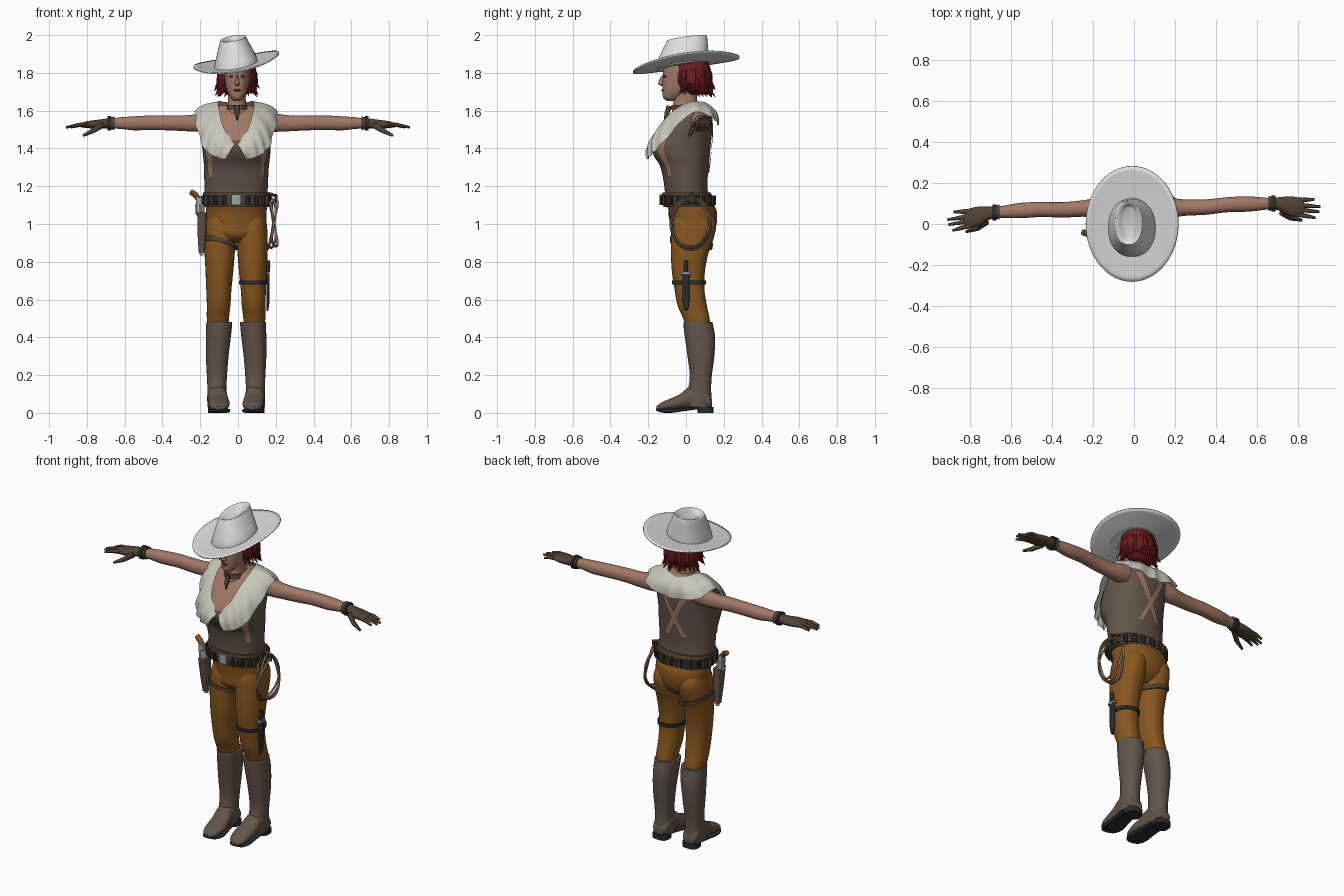
import bpy, bmesh, math, random
from mathutils import Vector

random.seed(4)


def material(name, r, g, b):
    m = bpy.data.materials.new(name)
    m.diffuse_color = (r, g, b, 1)
    return m


WHITE = material("hat white", .72, .72, .72)
CREAM = material("collar cream", .58, .57, .50)
SKIN = material("skin", .36, .19, .135)
VEST = material("vest and boot brown", .125, .092, .068)
TAN = material("trouser tan", .25, .095, .014)
RED = material("hair red", .15, .012, .015)
GLOVE = material("glove leather", .085, .055, .035)
DARK = material("dark steel and soles", .022, .025, .028)
METAL = material("gun metal", .36, .37, .38)
ROPE = material("rope", .25, .16, .10)


def spline(rows, steps):
    """Smooth interpolation through rows of numbers."""
    out = []
    for i in range(len(rows) - 1):
        a, b, c, d = (rows[max(0, i - 1)], rows[i], rows[i + 1], rows[min(len(rows) - 1, i + 2)])
        for k in range(steps):
            t = k / steps
            out.append([.5 * (2 * q + (r - p) * t + (2 * p - 5 * q + 4 * r - s) * t * t
                              + (3 * q - p - 3 * r + s) * t ** 3) for p, q, r, s in zip(a, b, c, d)])
    return out + [list(rows[-1])]


def mesh_object(name, mats, verts, faces):
    me = bpy.data.meshes.new(name)
    me.from_pydata(verts, [], faces)
    bm = bmesh.new()
    bm.from_mesh(me)
    bmesh.ops.recalc_face_normals(bm, faces=bm.faces)
    bm.to_mesh(me)
    bm.free()
    for m in mats:
        me.materials.append(m)
    ob = bpy.data.objects.new(name, me)
    bpy.context.collection.objects.link(ob)
    bpy.ops.object.select_all(action='DESELECT')
    ob.select_set(True)
    bpy.context.view_layer.objects.active = ob
    bpy.ops.object.shade_smooth_by_angle(angle=math.radians(45))
    return ob


def loft(name, mat, rows, axis='z', n=32, steps=4, p=2.2, f=None):
    """Stack of rounded rings; each row is (position, a min, a max, b min, b max)."""
    rings = spline(rows, steps)
    verts, faces = [], []
    for t, a0, a1, b0, b1 in rings:
        for k in range(n):
            c, s = math.cos(2 * math.pi * k / n), math.sin(2 * math.pi * k / n)
            a = (a0 + a1) / 2 + (a1 - a0) / 2 * math.copysign(abs(c) ** (2 / p), c)
            b = (b0 + b1) / 2 + (b1 - b0) / 2 * math.copysign(abs(s) ** (2 / p), s)
            v = {'z': (a, b, t), 'x': (t, a, b), 'y': (a, t, b)}[axis]
            verts.append(f(*v) if f else v)
    for i in range(len(rings) - 1):
        for k in range(n):
            j = (k + 1) % n
            faces.append((i * n + k, i * n + j, i * n + n + j, i * n + n + k))
    faces += [tuple(range(n)), tuple(range(len(verts) - n, len(verts)))]
    return mesh_object(name, [mat], verts, faces)


def box(name, mat, x0, x1, y0, y1, z0, z1, p=8, f=None):
    return loft(name, mat, [(z0, x0, x1, y0, y1), (z1, x0, x1, y0, y1)], n=24, steps=1, p=p, f=f)


def tube(name, mat, pts, radii, cyclic=False, sides=2):
    cu = bpy.data.curves.new(name, 'CURVE')
    cu.dimensions, cu.bevel_depth, cu.bevel_resolution, cu.use_fill_caps = '3D', 1, sides, True
    sp = cu.splines.new('POLY')
    sp.points.add(len(pts) - 1)
    sp.use_cyclic_u = cyclic
    for q, co, r in zip(sp.points, pts, radii):
        q.co, q.radius = (*co, 1), r
    tmp = bpy.data.objects.new("tmp", cu)
    bpy.context.collection.objects.link(tmp)
    bpy.context.view_layer.update()
    me = bpy.data.meshes.new_from_object(tmp.evaluated_get(bpy.context.evaluated_depsgraph_get()))
    data = [v.co[:] for v in me.vertices], [tuple(q.vertices) for q in me.polygons]
    bpy.data.objects.remove(tmp)
    return mesh_object(name, [mat], *data)


# Torso: bare skin at the neckline
TORSO = [(1.13, -.175, .155, -.11, .125), (1.2, -.178, .158, -.115, .113), (1.3, -.18, .163, -.135, .12),
         (1.36, -.185, .17, -.17, .126), (1.41, -.19, .172, -.187, .13), (1.46, -.19, .174, -.17, .135),
         (1.52, -.192, .176, -.13, .138), (1.57, -.185, .17, -.09, .138), (1.6, -.155, .14, -.06, .128),
         (1.63, -.09, .075, -.045, .10)]
torso = loft("vest", VEST, TORSO, n=64, steps=6)
torso.data.materials.append(SKIN)
for face in torso.data.polygons:
    c = face.center
    if (c.y < 0 and c.z > 1.44 and abs(c.x + .01) < .1) or c.z > 1.605:
        face.material_index = 1


def strip(name, x0, z0, x1, z1, side, w0, w1):
    """Cloth strip lying on the front (-1) or back (1) of the torso."""
    verts, n = [], 12
    for i in range(n + 1):
        t = i / n
        z, w = z0 + (z1 - z0) * t, w0 + (w1 - w0) * t
        r = next((a, b) for a, b in zip(TORSO, TORSO[1:]) if a[0] <= z <= b[0])
        u = (z - r[0][0]) / (r[1][0] - r[0][0])
        _, xa, xb, ya, yb = [p + (q - p) * u for p, q in zip(*r)]
        for s in (-1, 1):
            x = x0 + (x1 - x0) * t + s * w
            d = min(1, abs(x - (xa + xb) / 2) / ((xb - xa) / 2))
            y = (ya + yb) / 2 + side * ((yb - ya) / 2 * (1 - d ** 2.2) ** (1 / 2.2) + .007)
            verts.append((x, y, z))
    mesh_object(name, [SKIN], verts, [(2 * i, 2 * i + 1, 2 * i + 3, 2 * i + 2) for i in range(n)])


for s in (-1, 1):
    strip("back_strap", -.01 + s * .085, 1.56, -.01 - s * .06, 1.27, 1, .02, .017)
    strip("front_strap", -.01 + s * .148, 1.5, -.01 + s * .138, 1.25, -1, .02, .01)

# Ruffled collar: inner edge to outer edge, front centre round to back centre
inner = spline([(.0, -.172, 1.425), (.06, -.15, 1.5), (.085, -.075, 1.59), (.09, .02, 1.645),
                (.06, .09, 1.645), (0, .11, 1.635)], 8)
outer = spline([(.05, -.2, 1.34), (.12, -.185, 1.36), (.178, -.13, 1.42), (.215, .03, 1.585),
                (.165, .15, 1.55), (0, .165, 1.52)], 8)
for s in (-1, 1):
    verts, faces, m = [], [], 7
    for i, (a, b) in enumerate(zip(inner, outer)):
        a, b = Vector(a), Vector(b)
        out = Vector((a.x + b.x, a.y + b.y, .12)).normalized()
        for k in range(m):
            t = k / (m - 1)
            q = a.lerp(b, t) + out * (.022 * math.sin(math.pi * t) + .007 * t * math.sin(i * 1.3) + .004)
            verts.append((-.01 + s * q.x, q.y, q.z))
    for i in range(len(inner) - 1):
        faces += [(i * m + k, i * m + k + 1, i * m + m + k + 1, i * m + m + k) for k in range(m - 1)]
    mesh_object("collar_half", [CREAM], verts, faces)

# Neck, choker and tie
loft("neck", SKIN, [(1.57, -.07, .055, -.08, .07), (1.62, -.058, .046, -.07, .06),
                    (1.66, -.053, .041, -.066, .058), (1.74, -.055, .043, -.066, .06)])
loft("choker", GLOVE, [(1.605, -.068, .056, -.083, .068), (1.63, -.063, .051, -.077, .066)], steps=1)
tube("choker_tie", GLOVE, [(-.006, -.088, 1.625), (-.006, -.1, 1.59), (-.004, -.115, 1.55)], (.014, .013, .003))

# Head with face details
loft("head", SKIN, [(1.652, -.02, .01, -.1, -.06), (1.667, -.037, .027, -.12, -.025), (1.7, -.056, .046, -.124, .03),
                    (1.74, -.067, .057, -.125, .08), (1.79, -.073, .063, -.122, .1),
                    (1.84, -.073, .063, -.115, .1), (1.88, -.05, .04, -.07, .07)])
loft("nose", SKIN, [(1.731, -.012, .002, -.13, -.1), (1.742, -.019, .009, -.148, -.1),
                    (1.756, -.014, .004, -.144, -.1), (1.79, -.01, 0, -.127, -.1)], n=16)
loft("lips", RED, [(1.701, -.015, .005, -.125, -.1), (1.708, -.026, .016, -.13, -.1),
                   (1.716, -.018, .008, -.127, -.1)], n=16)
for s in (-1, 1):
    x = -.005 + s * .029
    loft("eye", DARK, [(1.775, x - .006, x + .006, -.119, -.1), (1.78, x - .012, x + .012, -.12, -.1),
                       (1.786, x - .006, x + .006, -.119, -.1)], n=12, steps=2)

# Hair cap and loose strands
loft("hair", RED, [(1.685, -.06, .05, .02, .095), (1.71, -.088, .078, -.01, .118), (1.76, -.1, .09, -.045, .126),
                   (1.82, -.1, .092, -.058, .126), (1.87, -.085, .08, -.06, .11), (1.89, -.05, .05, -.03, .08)])
for i in range(56):
    a = math.radians(-42 + 264 * i / 55 + random.uniform(-3, 3))
    c, s = math.cos(a), math.sin(a)
    end, low = random.uniform(.1, .125), random.uniform(1.67, 1.73)
    pts = [(-.004 + c * r, .035 + s * (r - .003), z) for r, z in
           ((.085, 1.84), (.098, 1.79), (.1, 1.75), (end - .02, low + .025), (end, low))]
    tube("hair_strand", RED, pts, (.008, .011, .011, .008, .001), sides=1)


# Hat: tilted brim and dented crown
def tilt(x, y, z):
    return x, y, z + .165 * (x + .01) + .14 * y


verts, n, rad = [], 64, 8
for i in range(rad):
    t = .4 + .6 * i / (rad - 1)
    for k in range(n):
        c, s = math.cos(2 * math.pi * k / n), math.sin(2 * math.pi * k / n)
        verts.append(tilt(-.01 + .225 * t * c, .282 * t * s, 1.847 + .025 * (t * c) ** 2 - .01 * (1 - t)))
faces = [(i * n + k, i * n + (k + 1) % n, i * n + n + (k + 1) % n, i * n + n + k)
         for i in range(rad - 1) for k in range(n)]
brim = mesh_object("hat_brim", [WHITE], verts, faces)
brim.modifiers.new("thickness", 'SOLIDIFY').thickness = .007
loft("hat_crown", WHITE, [(1.835, -.127, .107, -.16, .122), (1.87, -.122, .098, -.155, .12),
                          (1.93, -.108, .068, -.13, .116), (1.975, -.096, .045, -.106, .112),
                          (1.984, -.086, .037, -.098, .104), (1.962, -.05, .005, -.07, .085)], n=48, f=tilt)

# Arms, gloves and wrist straps
for s in (-1, 1):
    def arm(x, y, z, s=s):
        return s * x, y - (.045 * max(0, x - .2) / .5 if s < 0 else 0), z
    loft("arm", SKIN, [(.13, .02, .125, 1.49, 1.605), (.19, .03, .125, 1.488, 1.59), (.25, .04, .12, 1.49, 1.577),
                       (.35, .045, .12, 1.495, 1.575), (.45, .057, .13, 1.498, 1.575),
                       (.55, .06, .135, 1.496, 1.57), (.62, .067, .13, 1.503, 1.565),
                       (.68, .075, .125, 1.507, 1.557)], axis='x', f=arm)
    loft("glove", GLOVE, [(.655, .063, .137, 1.498, 1.57), (.69, .07, .13, 1.505, 1.56), (.72, .06, .132, 1.505, 1.555),
                          (.76, .04, .135, 1.505, 1.55), (.8, .036, .13, 1.508, 1.544),
                          (.83, .045, .12, 1.512, 1.535)], axis='x', f=arm)
    loft("wrist_strap", DARK, [(.672, .06, .138, 1.494, 1.572), (.69, .06, .138, 1.494, 1.572)],
         axis='x', steps=1, f=arm)
    for y, tip, yt in ((.049, .885, .03), (.072, .905, .06), (.094, .91, .085), (.116, .88, .12)):
        tube("finger", GLOVE, [arm(.78, y, 1.528), arm(.84, (y + yt) / 2, 1.525), arm(tip, yt, 1.512)],
             (.012, .011, .006))
    tube("thumb", GLOVE, [arm(.72, .06, 1.525), arm(.765, .03, 1.495), arm(.82, .018, 1.468)], (.018, .014, .007))

# Trousers and boots
loft("hips", TAN, [(.9, -.1, .08, -.03, .09), (.94, -.165, .145, -.075, .14), (1.0, -.168, .15, -.082, .162),
                   (1.06, -.17, .152, -.09, .164), (1.1, -.17, .152, -.1, .148), (1.15, -.17, .15, -.1, .12)], n=48)
for s in (-1, 1):
    def leg(x, y, z, s=s):
        return -.01 + s * (x + .01), y, z
    loft("trouser_leg", TAN, [(.44, .03, .135, .005, .13), (.5, .028, .145, -.015, .125), (.57, .02, .145, -.045, .11),
                              (.65, .015, .148, -.06, .098), (.75, .005, .152, -.075, .1),
                              (.85, -.003, .157, -.08, .12), (.92, -.007, .157, -.08, .145),
                              (1.0, -.003, .152, -.075, .16), (1.06, .02, .135, -.05, .13)], f=leg)
    loft("boot_shaft", VEST, [(.03, .042, .142, .0, .133), (.08, .04, .143, .002, .135), (.13, .042, .142, .012, .133),
                              (.2, .038, .145, .02, .137), (.3, .03, .15, .008, .15), (.4, .018, .15, -.006, .154),
                              (.47, .011, .148, -.014, .142), (.482, .012, .147, -.013, .141)], f=leg)
    loft("boot_foot", VEST, [(-.156, .065, .1, .015, .035), (-.13, .038, .125, .012, .055), (-.08, .024, .135, .014, .077),
                             (-.03, .028, .138, .02, .1), (.02, .036, .14, .02, .14), (.08, .038, .142, .02, .15),
                             (.12, .045, .138, .02, .11), (.138, .06, .125, .03, .07)], axis='y', f=leg)
    loft("boot_sole", DARK, [(-.158, .065, .1, .012, .022), (-.13, .036, .127, .002, .022), (-.08, .022, .138, .0, .022),
                             (-.02, .03, .138, .008, .026), (.06, .042, .138, .018, .032),
                             (.14, .06, .125, .02, .032)], axis='y', p=4, f=leg)
    box("boot_heel", DARK, .042, .14, .06, .146, 0, .03, p=3, f=leg)

# Belt, buckle and cartridges
loft("belt", GLOVE, [(1.09, -.184, .166, -.118, .152), (1.13, -.186, .168, -.128, .145),
                     (1.168, -.184, .165, -.125, .13)], n=48, steps=2)
for i in range(40):
    a = 2 * math.pi * i / 40
    c, s = math.cos(a), math.sin(a)
    x, y = -.009 + .178 * math.copysign(abs(c) ** .91, c), .01 + .141 * math.copysign(abs(s) ** .91, s)
    if abs(x + .009) > .035 or y > 0:
        tube("cartridge", GLOVE if i % 2 else DARK, [(x, y, 1.1), (x, y, 1.15)], (.009, .009))
box("belt_buckle", METAL, -.035, .017, -.139, -.125, 1.1, 1.155)

# Holstered pistol
loft("holster", VEST, [(.85, -.208, -.178, -.055, -.015), (.95, -.214, -.168, -.075, -.01),
                       (1.06, -.216, -.165, -.095, -.01)], p=3)
tube("pistol_barrel", METAL, [(-.192, -.03, .835), (-.197, -.045, 1.08)], (.011, .013))
tube("pistol_cylinder", METAL, [(-.2, -.05, 1.05), (-.203, -.05, 1.105)], (.024, .024))
box("pistol_frame", METAL, -.222, -.19, -.068, -.034, 1.09, 1.14)
tube("pistol_grip", TAN, [(-.205, -.05, 1.125), (-.225, -.048, 1.155), (-.25, -.04, 1.17)], (.014, .016, .015))

# Thigh straps
loft("holster_strap", GLOVE, [(.89, -.186, -.006, -.086, .14), (.915, -.186, -.006, -.086, .143)], steps=1,
     f=lambda x, y, z: (x, y, z - .25 * (x + .09) - .15 * y))
loft("knife_strap", DARK, [(.68, .006, .157, -.073, .106), (.7, .004, .158, -.075, .106)], steps=1)

# Sheathed knife
loft("knife_sheath", DARK, [(.54, .152, .158, -.006, .006), (.58, .15, .166, -.017, .017),
                            (.735, .15, .168, -.02, .02)], p=3, steps=2)
box("knife_guard", METAL, .15, .168, -.03, .03, .735, .747)
tube("knife_handle", DARK, [(.159, 0, .745), (.159, 0, .78), (.159, 0, .808)], (.01, .012, .01))

# Coiled rope
for k in range(3):
    pts = []
    for i in range(40):
        a = 2 * math.pi * i / 40
        z = 1.005 + (.14 - .008 * k) * math.sin(a)
        pts.append((.172 + .011 * k + .016 * math.cos(2 * a + k), .025 + (.107 - .006 * k) * math.cos(a), z))
    tube("rope_coil", ROPE, pts, [.006] * 40, cyclic=True)
tube("rope_loop", GLOVE, [(.16, .03, 1.16), (.2, .03, 1.15), (.2, .03, 1.11)], (.01, .01, .008))
